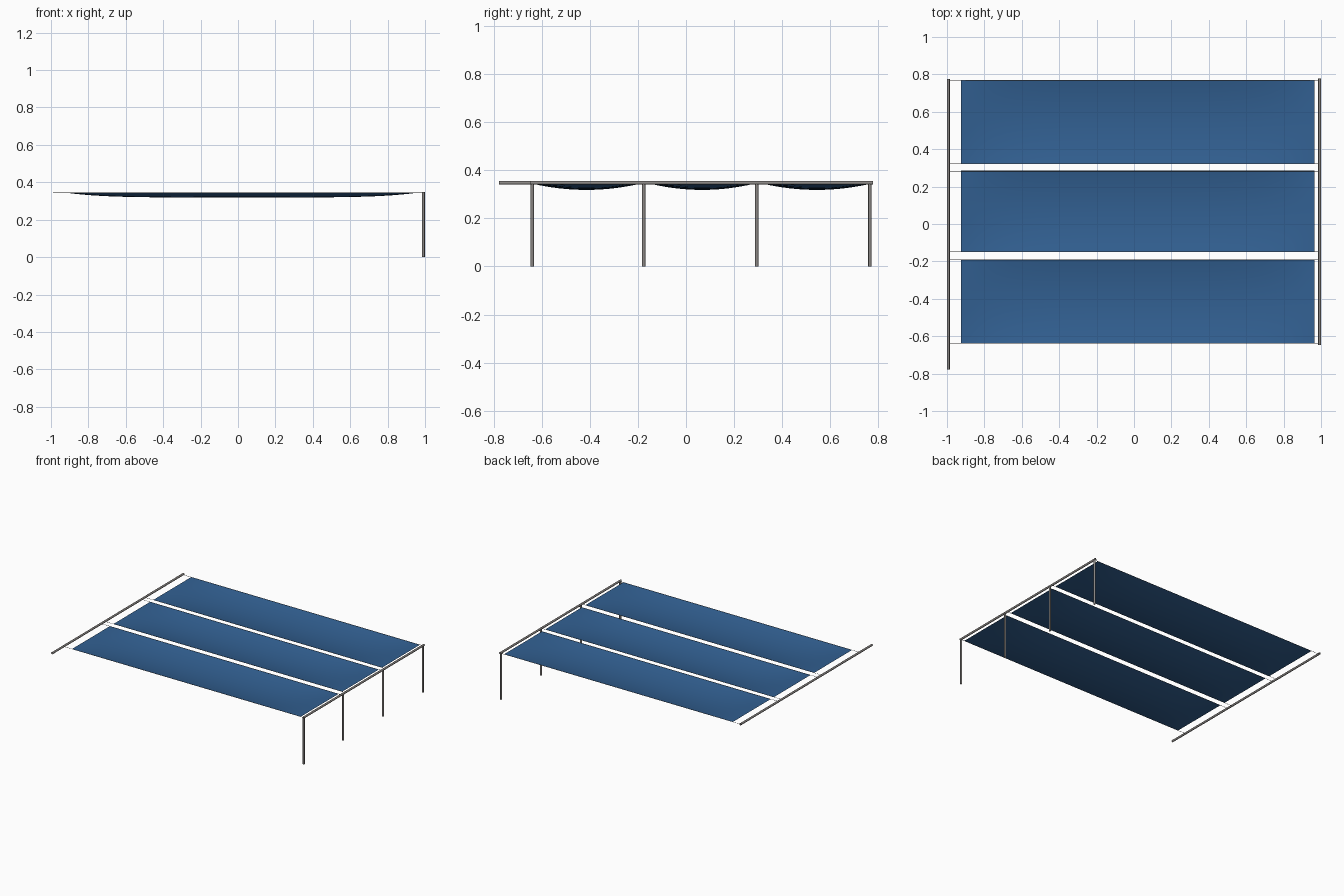
import bpy, bmesh, math
from mathutils import Vector

if "Cube" in bpy.data.objects:
    bpy.data.objects.remove(bpy.data.objects["Cube"])


def material(name, rgb):
    m = bpy.data.materials.new(name)
    m.diffuse_color = (*rgb, 1)
    m.use_nodes = True
    m.node_tree.nodes["Principled BSDF"].inputs["Base Color"].default_value = m.diffuse_color
    return m


STEEL = material("grey steel", (0.25, 0.235, 0.225))
FABRIC = material("blue fabric", (0.032, 0.118, 0.29))


def make_object(name, bm, mat):
    me = bpy.data.meshes.new(name)
    bm.to_mesh(me)
    bm.free()
    me.materials.append(mat)
    for p in me.polygons:
        p.use_smooth = True
    ob = bpy.data.objects.new(name, me)
    bpy.context.collection.objects.link(ob)
    return ob


def tube(name, a, b, r, sides=16):
    """Open-ended round tube from a to b."""
    a, b = Vector(a), Vector(b)
    d = b - a
    bm = bmesh.new()
    bmesh.ops.create_cone(bm, cap_ends=False, segments=sides,
                          radius1=r, radius2=r, depth=d.length)
    bm.transform(d.to_track_quat('Z', 'Y').to_matrix().to_4x4())
    bmesh.ops.translate(bm, verts=bm.verts, vec=(a + b) / 2)
    return make_object(name, bm, STEEL)


X0, X1 = -0.925, 0.965     # sail ends
EDGE_Z, SAG = 0.345, 0.026


def sail(name, y0, y1, nx=40, ny=16):
    """Sheet sagging between its four straight edges."""
    bm = bmesh.new()
    bmesh.ops.create_grid(bm, x_segments=nx, y_segments=ny, size=1)
    for v in bm.verts:
        u, w = v.co.x, v.co.y
        x = X0 + (X1 - X0) * (u + 1) / 2
        y = y0 + (y1 - y0) * (w + 1) / 2
        v.co = (x, y, EDGE_Z - SAG * (1 - abs(u) ** 5) * (1 - w * w))
    return make_object(name, bm, FABRIC)


# Long rails: wall side and post side
RAIL_R, RAIL_Z = 0.0075, 0.348
tube("wall_rail", (-0.9925, -0.778, RAIL_Z), (-0.9925, 0.776, RAIL_Z), RAIL_R)
tube("post_rail", (0.9925, -0.648, RAIL_Z), (0.9925, 0.778, RAIL_Z), RAIL_R)

# Posts
for i, y in enumerate((-0.64, -0.176, 0.295, 0.766)):
    tube(f"post_{i + 1}", (0.9915, y, 0), (0.9915, y, RAIL_Z), 0.007)

# Sails with a thin cable along each long edge
for i, (y0, y1) in enumerate(((-0.64, -0.19), (-0.15, 0.285), (0.32, 0.77))):
    sail(f"shade_sail_{i + 1}", y0, y1)
    for side, y in (("front", y0 + 0.002), ("back", y1 - 0.002)):
        tube(f"{side}_cable_{i + 1}", (-0.99, y, EDGE_Z), (0.99, y, EDGE_Z), 0.0012, 6)
